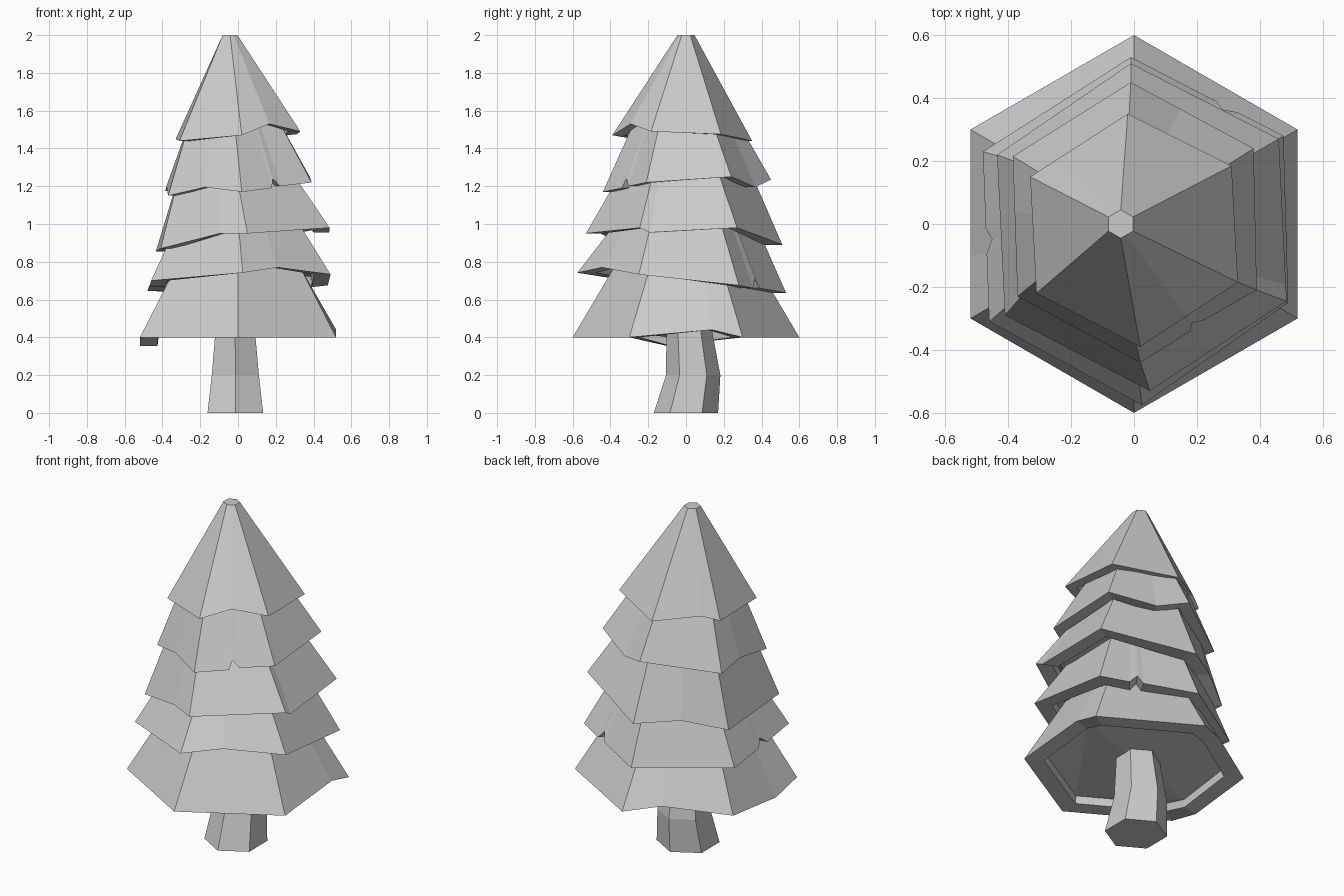
import bpy, bmesh
from math import sin, cos, radians
from mathutils import Vector

if "Cube" in bpy.data.objects:
    bpy.data.objects.remove(bpy.data.objects["Cube"])


def hexagon(cx, cy, r, z):
    # corners run front, front right, back right, back, back left, front left
    return [Vector((cx + r * cos(radians(a)), cy + r * sin(radians(a)), z))
            for a in range(-90, 270, 60)]


def loft(name, rings):
    # closed body through equal-length rings, capped at both ends
    bm = bmesh.new()
    vs = [[bm.verts.new(p) for p in ring] for ring in rings]
    n = len(vs[0])
    for a, b in zip(vs, vs[1:]):
        for i in range(n):
            j = (i + 1) % n
            bm.faces.new((a[i], a[j], b[j], b[i]))
    bm.faces.new(vs[0][::-1])
    bm.faces.new(vs[-1])
    bmesh.ops.triangulate(bm, faces=[f for f in bm.faces if len(f.verts) > 4])
    bmesh.ops.recalc_face_normals(bm, faces=bm.faces)
    me = bpy.data.meshes.new(name)
    bm.to_mesh(me)
    bm.free()
    ob = bpy.data.objects.new(name, me)
    bpy.context.collection.objects.link(ob)


def tier(name, corners, top, extra):
    # extra: {edge index: [(position along edge, z, inward scale), ...]}
    cs = [Vector(c) for c in corners]
    mid = sum(cs, Vector()) / 6
    tops = hexagon(*top)
    rim, upper = [], []
    for i in range(6):
        j = (i + 1) % 6
        rim.append(cs[i])
        upper.append(tops[i])
        for t, z, s in extra.get(i, []):
            p = mid + (cs[i].lerp(cs[j], t) - mid) * s
            rim.append(Vector((p.x, p.y, z)))
            upper.append(tops[i].lerp(tops[j], t))

    def inset(s, dz):
        return [Vector((mid.x + (p.x - mid.x) * s, mid.y + (p.y - mid.y) * s, p.z + dz))
                for p in rim]
    # recessed underside, inner lip, outer rim, top
    loft(name, [inset(.81, .045), inset(.82, 0), rim, upper])


# Trunk with a slight bend
loft("trunk", [hexagon(-.014, 0, .17, 0), hexagon(-.014, .038, .144, .2),
               hexagon(-.015, .015, .118, .46)])

# Foliage tiers, bottom to top
tier("foliage_1", hexagon(0, 0, .6, .4), (0, 0, .375, .78),
     {1: [(.73, .44, 1)], 3: [(.36, .44, 1)], 4: [(.67, .355, 1)]})
tier("foliage_2",
     [(.025, -.575, .742), (.49, -.25, .733), (.475, .28, .675),
      (-.01, .53, .635), (-.48, .23, .645), (-.46, -.31, .7)],
     (0, 0, .36, 1.02),
     {0: [(.4, .77, 1)],
      2: [(.3, .66, 1), (.38, .71, .97), (.44, .66, 1)],
      4: [(.45, .67, 1), (.52, .71, .96), (.6, .675, 1)]})
tier("foliage_3",
     [(.05, -.53, .95), (.485, -.245, .98), (.46, .27, .98),
      (-.01, .51, .89), (-.435, .22, .855), (-.41, -.29, .87)],
     (-.01, 0, .345, 1.27),
     {1: [(.1, .955, 1)], 3: [(.5, .91, 1)], 5: [(.68, .95, 1)]})
tier("foliage_4",
     [(.02, -.44, 1.17), (.39, -.21, 1.22), (.38, .24, 1.25),
      (-.01, .45, 1.235), (-.385, .215, 1.175), (-.37, -.23, 1.15)],
     (-.02, 0, .27, 1.55),
     {0: [(.43, 1.19, 1), (.47, 1.24, .95), (.56, 1.2, .98)],
      2: [(.6, 1.195, 1)], 4: [(.4, 1.2, 1)], 5: [(.5, 1.195, 1)]})
tier("foliage_5",
     [(.02, -.39, 1.47), (.33, -.185, 1.49), (.31, .185, 1.475),
      (-.02, .35, 1.44), (-.33, .15, 1.45), (-.31, -.22, 1.44)],
     (-.042, 0, .045, 2),
     {0: [(.47, 1.53, 1)], 3: [(.72, 1.475, 1)]})
